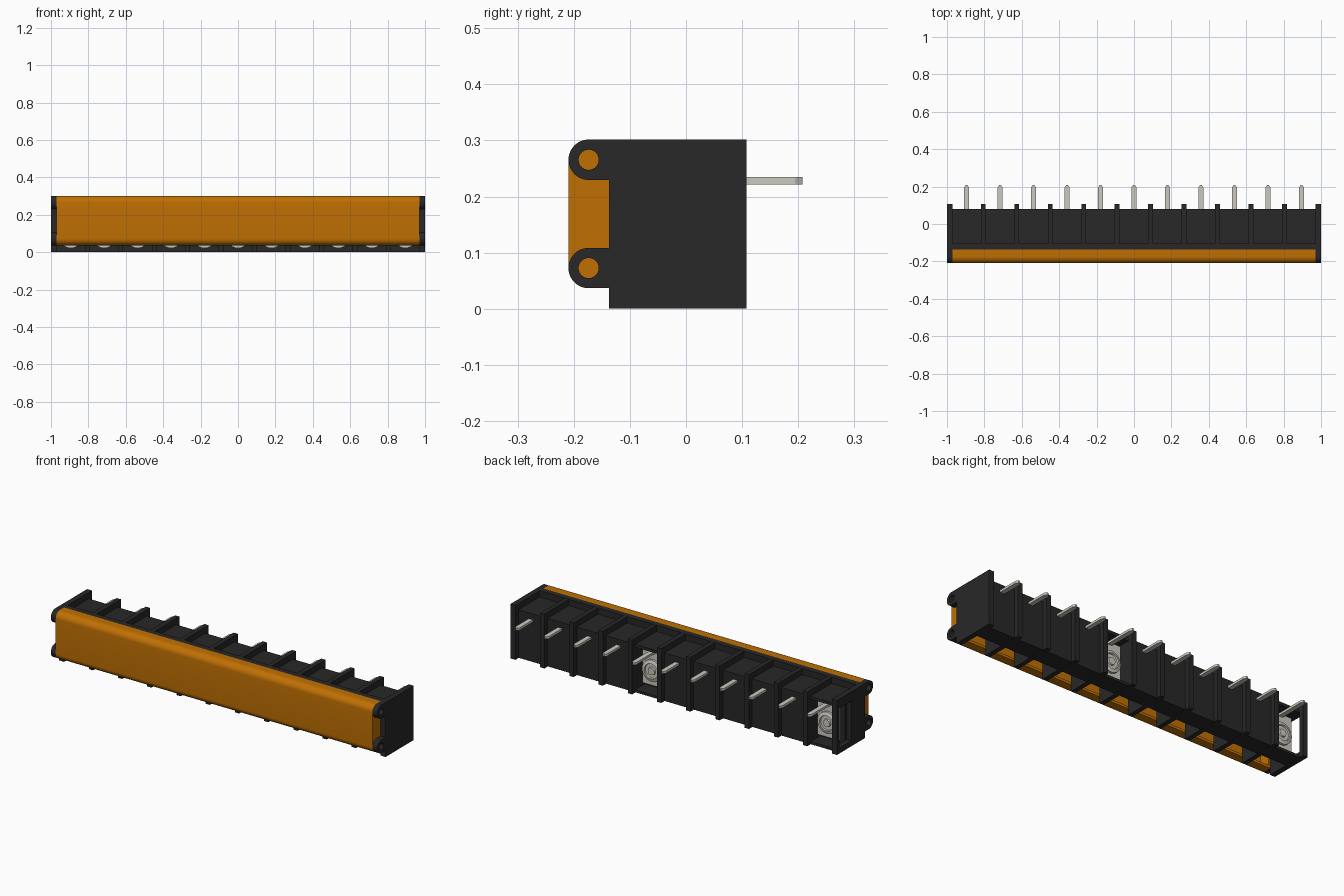
import bpy, bmesh, math

if "Cube" in bpy.data.objects:
    bpy.data.objects.remove(bpy.data.objects["Cube"], do_unlink=True)


def material(name, rgb):
    m = bpy.data.materials.new(name)
    m.use_nodes = True
    m.diffuse_color = (*rgb, 1)
    bsdf = next(n for n in m.node_tree.nodes if n.type == 'BSDF_PRINCIPLED')
    bsdf.inputs["Base Color"].default_value = (*rgb, 1)
    return m


BLACK = material("black plastic", (0.021, 0.021, 0.021))
AMBER = material("amber plastic", (0.525, 0.162, 0.001))
METAL = material("tin metal", (0.60, 0.585, 0.52))


def finish(name, bm, mat, smooth=False):
    bmesh.ops.recalc_face_normals(bm, faces=bm.faces)
    me = bpy.data.meshes.new(name)
    bm.to_mesh(me)
    bm.free()
    ob = bpy.data.objects.new(name, me)
    bpy.context.collection.objects.link(ob)
    me.materials.append(mat)
    if smooth:
        bpy.ops.object.select_all(action='DESELECT')
        ob.select_set(True)
        bpy.context.view_layer.objects.active = ob
        bpy.ops.object.shade_smooth_by_angle(angle=math.radians(35))
    return ob


def box(name, x, y, z, mat):
    bm = bmesh.new()
    bmesh.ops.create_cube(bm, size=1)
    for v in bm.verts:
        for i, (a, b) in enumerate((x, y, z)):
            v.co[i] = (a + b) / 2 + v.co[i] * (b - a)
    return finish(name, bm, mat)


def extrude_x(name, yz, x0, x1, mat, smooth=False):
    bm = bmesh.new()
    face = bm.faces.new([bm.verts.new((x0, y, z)) for y, z in yz])
    new = bmesh.ops.extrude_face_region(bm, geom=[face])["geom"]
    bm.faces.new([bm.verts.new((x0, y, z)) for y, z in yz]) if face not in bm.faces else None
    for v in new:
        if isinstance(v, bmesh.types.BMVert):
            v.co.x = x1
    return finish(name, bm, mat, smooth)


def lathe_y(name, x, z, rings, mat, seg=28):
    """Round part about a y axis, from (radius, y) rings."""
    bm = bmesh.new()
    loops = [[bm.verts.new((x + r * math.cos(math.tau * i / seg), y,
                            z + r * math.sin(math.tau * i / seg))) for i in range(seg)]
             for r, y in rings]
    for a, b in zip(loops, loops[1:]):
        for i in range(seg):
            j = (i + 1) % seg
            bm.faces.new((a[i], a[j], b[j], b[i]))
    bm.faces.new(loops[0])
    bm.faces.new(loops[-1])
    return finish(name, bm, mat, True)


def arc(cy, cz, r, a0, a1, n=10):
    return [(cy + r * math.cos(math.radians(a0 + (a1 - a0) * i / n)),
             cz + r * math.sin(math.radians(a0 + (a1 - a0) * i / n))) for i in range(n + 1)]


PITCH, CELLS = 0.179, 11
HINGE_Y, HINGE_Z, R = -0.1735, (0.0725, 0.2655), 0.036
FRONT, BACK, TOP = -0.137, 0.108, 0.3015
INNER = -0.02          # front of the hollow behind each screw
OPEN_CELLS = (0, 6)

# End walls: the left one is solid, the right one is an open frame
box("left_end_wall", (0.97, 1), (FRONT, BACK), (0, TOP), BLACK)
for name, y, z in (("front", (FRONT, INNER), (0, TOP)), ("back", (0.083, BACK), (0, TOP)),
                   ("bottom", (INNER, 0.083), (0, 0.03)), ("top", (INNER, 0.083), (0.25, TOP))):
    box("right_end_wall_" + name, (-1, -0.97), y, z, BLACK)

# Hinge ears on both ends, each a pair of halves around an open hole
for cz, level in zip(HINGE_Z, ("lower", "upper")):
    for s, half in ((1, "top"), (-1, "bottom")):
        ear = ([(FRONT, cz), (FRONT, cz + s * R)] + arc(HINGE_Y, cz, R, s * 90, s * 180)
               + arc(HINGE_Y, cz, 0.018, s * 180, 0, 14))
        for x0, side in ((0.97, "left"), (-1, "right")):
            extrude_x(f"{side}_{level}_ear_{half}", ear, x0, x0 + 0.03, BLACK, True)


# Amber cover: a C-shaped shell with capped ends
def cover_profile(r):
    lo, hi = HINGE_Z
    return ([(FRONT, hi + r)] + arc(HINGE_Y, hi, r, 90, 180)
            + arc(HINGE_Y, lo, r, 180, 270) + [(FRONT, lo - r)])


outer = cover_profile(R)
extrude_x("cover", outer + cover_profile(R - 0.014)[::-1], -0.96, 0.96, AMBER, True)
for x0, side in ((0.96, "left"), (-0.97, "right")):
    extrude_x(side + "_cover_cap", outer, x0, x0 + 0.01, AMBER, True)

# Dividers between the cells, and the top rail behind the cover
for i in range(1, CELLS):
    x = -0.985 + PITCH * i
    box(f"divider_{i}", (x - 0.013, x + 0.013), (FRONT + 0.001, BACK), (0, TOP - 0.001), BLACK)
box("top_rail", (-0.97, 0.97), (FRONT, -0.105), (0.235, TOP), BLACK)

# Housing shell shared by all cells
box("housing_roof", (-0.97, 0.97), (-0.105, 0.08), (0.25, 0.267), BLACK)
box("housing_floor", (-0.97, 0.97), (INNER, 0.08), (0.001, 0.015), BLACK)
box("housing_front", (-0.97, 0.97), (INNER, INNER + 0.015), (0.015, 0.25), BLACK)

# Contents of each cell
for i in range(CELLS):
    x = -0.895 + PITCH * i
    if i not in OPEN_CELLS:
        box(f"back_panel_{i}", (x - 0.078, x + 0.078), (0.065, 0.08), (0.015, 0.25), BLACK)
    # Pin with a tapered tip
    bm = bmesh.new()
    bmesh.ops.create_cube(bm, size=1)
    for v in bm.verts:
        v.co = (x + v.co.x * 0.026, 0.112 + v.co.y * 0.166, 0.228 + v.co.z * 0.013)
    tip = [f for f in bm.faces if f.calc_center_median().y > 0.19]
    ext = bmesh.ops.extrude_face_region(bm, geom=tip)["geom"]
    for v in ext:
        if isinstance(v, bmesh.types.BMVert):
            v.co = (x + (v.co.x - x) * 0.35, 0.208, v.co.z)
    finish(f"pin_{i}", bm, METAL)
    # Clamp plate, nut and screw head
    box(f"clamp_plate_{i}", (x - 0.066, x + 0.066), (0.02, 0.032), (0.04, 0.236), METAL)
    lathe_y(f"clamp_nut_{i}", x, 0.125, [(0.06, 0.032), (0.06, 0.044), (0.042, 0.05),
                                         (0.04, 0.042), (0.022, 0.042), (0.02, 0.05)], METAL)
    lathe_y(f"screw_head_{i}", x, 0.082, [(0.06, INNER), (0.06, INNER - 0.03)], METAL)
